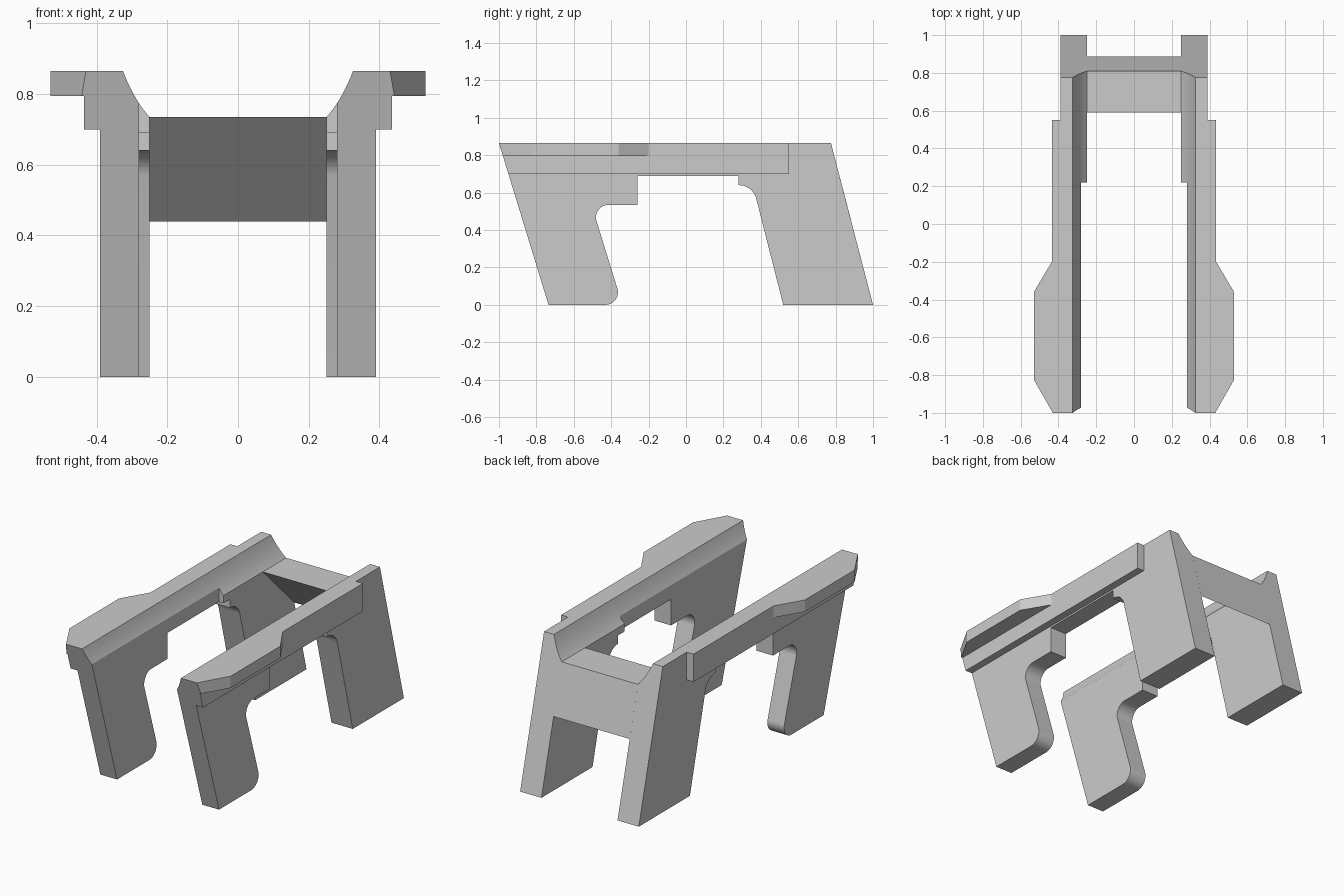
import bpy
import bmesh
import math
from mathutils import Vector

cube = bpy.data.objects.get("Cube")
if cube:
    bpy.data.objects.remove(cube, do_unlink=True)

grey = bpy.data.materials.new("plain_grey")
grey.use_nodes = True
colour = (0.6, 0.6, 0.6, 1)
grey.diffuse_color = colour
grey.node_tree.nodes["Principled BSDF"].inputs["Base Color"].default_value = colour

TOP = 0.865
LEAN = 0.265 / TOP  # forward lean of the front edge


def front_y(z):
    return -1 + LEAN * (TOP - z)


def fillet(corner, before, after, radius, steps=10):
    """Points of a round corner between two straight edges."""
    c = Vector(corner)
    a, b = (Vector(before) - c).normalized(), (Vector(after) - c).normalized()
    half = a.angle(b) / 2
    centre = c + (a + b).normalized() * radius / math.sin(half)
    start = c + a * radius / math.tan(half) - centre
    end = c + b * radius / math.tan(half) - centre
    spokes = [start.lerp(end, i / steps).normalized() for i in range(steps + 1)]
    return [tuple(centre + spoke * radius) for spoke in spokes]


def add_object(name, bm):
    mesh = bpy.data.meshes.new(name)
    bmesh.ops.recalc_face_normals(bm, faces=bm.faces)
    bm.to_mesh(mesh)
    bm.free()
    mesh.materials.append(grey)
    obj = bpy.data.objects.new(name, mesh)
    bpy.context.collection.objects.link(obj)
    return obj


def prism(name, points, axis, low, high, lean_cut=False):
    """Extrude a 2D outline along one axis; optionally trim it to the front lean."""
    bm = bmesh.new()

    def place(p, d):
        co = list(p)
        co.insert(axis, d)
        return bm.verts.new(co)

    near = [place(p, low) for p in points]
    far = [place(p, high) for p in points]
    bm.faces.new(near)
    bm.faces.new(far[::-1])
    for i in range(len(points)):
        bm.faces.new((near[i - 1], near[i], far[i], far[i - 1]))
    if lean_cut:
        bmesh.ops.bisect_plane(bm, geom=bm.verts[:] + bm.edges[:] + bm.faces[:], dist=1e-5,
                               plane_co=(0, -1, TOP), plane_no=(0, -1, -LEAN), clear_outer=True)
        bmesh.ops.holes_fill(bm, edges=[e for e in bm.edges if e.is_boundary])
    return add_object(name, bm)


def combine(target, helper, operation):
    mod = target.modifiers.new("combine", "BOOLEAN")
    mod.operation, mod.solver, mod.object = operation, "EXACT", helper
    bpy.context.view_layer.objects.active = target
    bpy.ops.object.modifier_apply(modifier=mod.name)
    bpy.data.objects.remove(helper, do_unlink=True)


# Side plate: front leg, arch and rear leg in one outline
heel, armpit, knee = (-0.34, 0), (-0.505, 0.535), (0.357, 0.64)
outline = [(-1, TOP), (front_y(0), 0)]
outline += fillet(heel, outline[-1], armpit, 0.067)
outline += fillet(armpit, heel, (-0.26, 0.535), 0.067)
outline += [(-0.26, 0.535), (-0.26, 0.69), (0.28, 0.69), (0.28, 0.64)]
outline += fillet(knee, (0.28, 0.64), (0.52, 0), 0.095)
outline += [(0.52, 0), (1, 0), (0.775, TOP)]
left = prism("left_side", outline, 0, 0.25, 0.39)

# Thinner inner wall in the front part
recess = [(-1.2, -0.1), (0.22, -0.1), (0.22, 1), (-1.2, 1)]
combine(left, prism("recess_cutter", recess, 0, 0.2, 0.28), "DIFFERENCE")

# Hollow curved chamfer along the inner top edge
p, q, r = Vector((0.25, 0.735)), Vector((0.295, 0.785)), Vector((0.325, TOP))
curve = [tuple(p * (1 - t) ** 2 + q * 2 * t * (1 - t) + r * t * t) for t in [i / 10 for i in range(11)]]
groove = [(0.2, 0.735)] + curve + [(0.335, 0.9), (0.2, 0.9)]
combine(left, prism("groove_cutter", groove, 1, -1.2, 1.2), "DIFFERENCE")

# Outer rail with the wider wing on top
rail = [(front_y(0.795), 0.795), (front_y(0.7), 0.7), (0.55, 0.7), (0.55, 0.795)]
wing = [(0.39, -1), (0.43, -1), (0.53, -0.825), (0.53, -0.36),
        (0.435, -0.2), (0.435, 0.55), (0.39, 0.55)]
ledge = prism("rail", rail, 0, 0.39, 0.435)
combine(ledge, prism("wing", wing, 2, 0.795, TOP, lean_cut=True), "UNION")
combine(left, ledge, "UNION")

# Mirrored right side
bm = bmesh.new()
bm.from_mesh(left.data)
bmesh.ops.scale(bm, vec=(-1, 1, 1), verts=bm.verts)
right = add_object("right_side", bm)

# Wedge-shaped brace joining the rear legs
brace = prism("rear_brace", [(0.59, 0.735), (0.809, 0.735), (0.886, 0.44)], 0, -0.25, 0.25)

for obj in (left, right, brace):
    bpy.ops.object.select_all(action="DESELECT")
    obj.select_set(True)
    bpy.context.view_layer.objects.active = obj
    bpy.ops.object.shade_smooth_by_angle(angle=math.radians(20))
